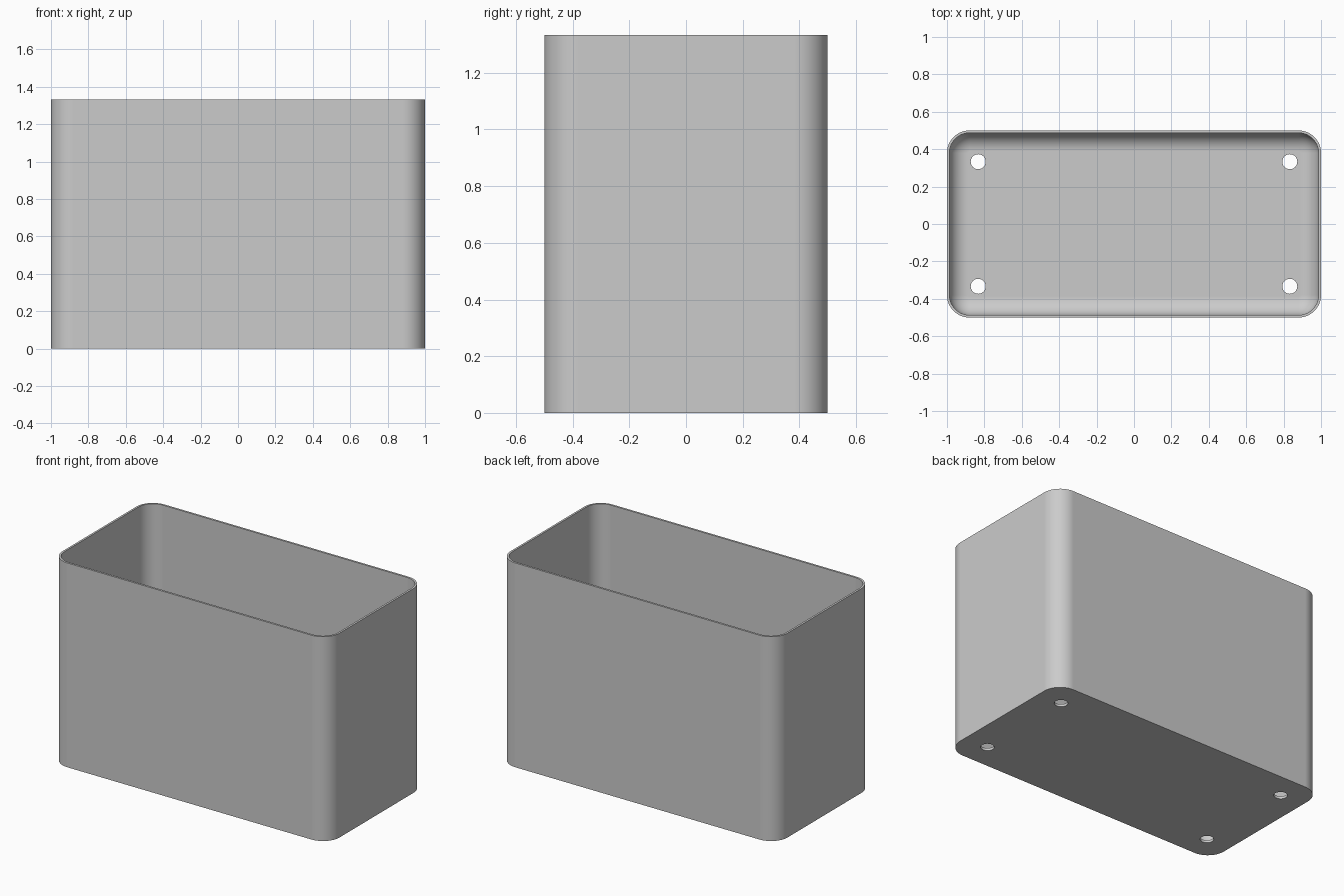
import bpy, bmesh, math

cube = bpy.data.objects.get("Cube")
if cube:
    bpy.data.objects.remove(cube, do_unlink=True)

HALF_X, HALF_Y, HEIGHT = 1.0, 0.5, 1.333
CORNER, WALL, FLOOR, FILLET = 0.12, 0.0133, 0.0167, 0.1
STEPS = 12

grey = bpy.data.materials.new("plain grey")
grey.use_nodes = True
colour = (0.6, 0.6, 0.6, 1)
grey.diffuse_color = colour
grey.node_tree.nodes["Principled BSDF"].inputs["Base Color"].default_value = colour


def ring(bm, inset, z):
    """Rounded rectangle, inset from the outside, at height z."""
    verts = []
    radius = CORNER - inset
    for q, (sx, sy) in enumerate([(1, 1), (-1, 1), (-1, -1), (1, -1)]):
        for i in range(STEPS + 1):
            a = math.pi / 2 * (q + i / STEPS)
            verts.append(bm.verts.new((sx * (HALF_X - CORNER) + radius * math.cos(a),
                                       sy * (HALF_Y - CORNER) + radius * math.sin(a), z)))
    return verts


# Planter body: outer wall, rim, inner wall, rounded join to the floor
profile = [(0, 0), (0, HEIGHT), (WALL, HEIGHT)]
for i in range(STEPS + 1):
    a = math.pi / 2 * i / STEPS
    profile.append((WALL + FILLET * (1 - math.cos(a)), FLOOR + FILLET * (1 - math.sin(a))))

bm = bmesh.new()
rings = [ring(bm, inset, z) for inset, z in profile]
for low, high in zip(rings, rings[1:]):
    for i in range(len(low)):
        j = (i + 1) % len(low)
        bm.faces.new((low[i], low[j], high[j], high[i]))
bm.faces.new(rings[0][::-1])
bm.faces.new(rings[-1])
bmesh.ops.recalc_face_normals(bm, faces=bm.faces)
mesh = bpy.data.meshes.new("open_box")
bm.to_mesh(mesh)
bm.free()
mesh.materials.append(grey)
box = bpy.data.objects.new("open_box", mesh)
bpy.context.collection.objects.link(box)

# Four drain holes through the floor
for sx in (-1, 1):
    for sy in (-1, 1):
        bpy.ops.mesh.primitive_cylinder_add(vertices=32, radius=0.04, depth=0.2,
                                            location=(sx * 0.833, sy * 0.333, 0))
        cutter = bpy.context.object
        cutter.name = "drain_hole_cutter"
        cutter.hide_render = True
        cutter.data.materials.append(grey)
        cut = box.modifiers.new("drain_hole", 'BOOLEAN')
        cut.operation = 'DIFFERENCE'
        cut.solver = 'EXACT'
        cut.object = cutter
        bpy.context.view_layer.objects.active = box
        bpy.ops.object.modifier_apply(modifier=cut.name)
        bpy.data.objects.remove(cutter, do_unlink=True)

# Smooth curves with sharp rims, flat panels kept flat
bpy.ops.object.select_all(action='DESELECT')
box.select_set(True)
bpy.context.view_layer.objects.active = box
bpy.ops.object.shade_smooth_by_angle(angle=math.radians(30))
weighted = box.modifiers.new("flat_panels", 'WEIGHTED_NORMAL')
weighted.keep_sharp = True
